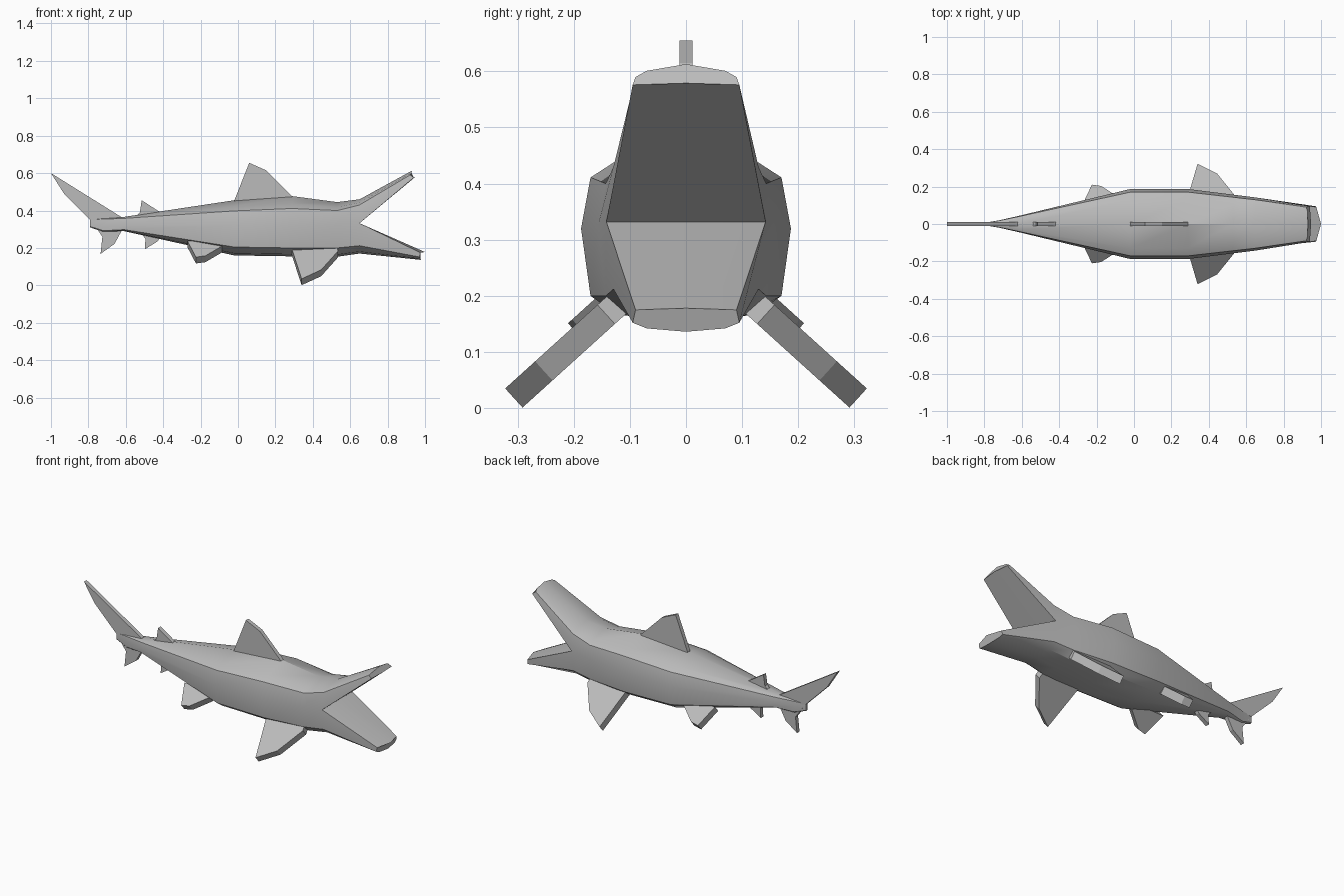
import bpy, bmesh
from mathutils import Vector

if "Cube" in bpy.data.objects:
    bpy.data.objects.remove(bpy.data.objects["Cube"], do_unlink=True)

grey = bpy.data.materials.new("shark grey")
grey.use_nodes = True
GREY = (0.5, 0.5, 0.5, 1)
grey.diffuse_color = GREY
grey.node_tree.nodes["Principled BSDF"].inputs["Base Color"].default_value = GREY


def finish(bm, name, smooth=False):
    bmesh.ops.remove_doubles(bm, verts=bm.verts, dist=0.0005)
    bmesh.ops.recalc_face_normals(bm, faces=bm.faces)
    mesh = bpy.data.meshes.new(name)
    bm.to_mesh(mesh)
    bm.free()
    obj = bpy.data.objects.new(name, mesh)
    bpy.context.collection.objects.link(obj)
    mesh.materials.append(grey)
    if smooth:
        bpy.ops.object.select_all(action="DESELECT")
        obj.select_set(True)
        bpy.context.view_layer.objects.active = obj
        bpy.ops.object.shade_smooth_by_angle(angle=0.52)
    return obj


def mirror_ring(half):
    """Close a half outline (first and last points on the centre line)."""
    return half + [(x, -y, z) for x, y, z in reversed(half[1:-1])]


def section(x, top, shoulder, mid, low, bottom, w):
    """Half cross-section from back to belly, w = widest half width."""
    s = w * 0.91
    return [(x, 0, top), (x, s * 0.76, shoulder + (top - shoulder) * 0.4),
            (x, s, shoulder), (x, w, mid), (x, s, low),
            (x, s * 0.72, low + (bottom - low) * 0.75), (x, 0, bottom)]


def loft(bm, rings, cap_first, cap_last):
    rows = [[bm.verts.new(p) for p in mirror_ring(r)] for r in rings]
    for a, b in zip(rows, rows[1:]):
        for i in range(len(a)):
            j = (i + 1) % len(a)
            bm.faces.new((a[i], a[j], b[j], b[i]))
    if cap_first:
        bm.faces.new(rows[0])
    if cap_last:
        bm.faces.new(rows[-1])


# Body with open jaws: x, back, shoulder, middle, lower edge, belly, half width
body = [section(*s) for s in (
    (-0.79, 0.357, 0.352, 0.335, 0.315, 0.31, 0.008),
    (-0.72, 0.36, 0.354, 0.325, 0.292, 0.285, 0.02),
    (-0.61, 0.366, 0.358, 0.325, 0.298, 0.29, 0.045),
    (-0.02, 0.455, 0.398, 0.32, 0.205, 0.16, 0.187),
    (0.29, 0.477, 0.411, 0.32, 0.2, 0.155, 0.187),
    (0.53, 0.445, 0.4, 0.325, 0.2, 0.153, 0.157),
    (0.65, 0.46, 0.43, 0.332, 0.212, 0.17, 0.142))]
bm = bmesh.new()
loft(bm, body, True, False)
neck = body[-1]
corner = (0.65, 0, 0.332)
upper_tip = [(0.93, 0, 0.613), (0.927, 0.07, 0.601), (0.92, 0.09, 0.59),
             (0.94, 0.095, 0.576), (0.947, 0, 0.579)]
lower_tip = [(1.0, 0, 0.178), (0.975, 0.09, 0.175), (0.97, 0.095, 0.152),
             (0.975, 0.07, 0.142), (0.98, 0, 0.136)]
loft(bm, [neck[:4] + [corner], upper_tip], False, True)
loft(bm, [[corner] + neck[3:], lower_tip], False, True)
finish(bm, "body", smooth=True)


def fin(name, outline, origin=(0, 0, 0), out=(0, 0, 1), thick=0.024):
    """Flat plate: outline is (x, distance along out), extruded sideways."""
    out = Vector(out).normalized()
    side = Vector((1, 0, 0)).cross(out) * thick / 2
    bm = bmesh.new()
    a, b = [[bm.verts.new(Vector(origin) + Vector((x, 0, 0)) + out * d + side * k)
             for x, d in outline] for k in (-1, 1)]
    bm.faces.new(a)
    bm.faces.new(b)
    for i in range(len(a)):
        j = (i + 1) % len(a)
        bm.faces.new((a[i], a[j], b[j], b[i]))
    finish(bm, name)


# Fins on the centre line
fin("dorsal_fin", [(-0.025, 0.44), (0.06, 0.655), (0.15, 0.615), (0.29, 0.475), (0.2, 0.42)])
fin("rear_dorsal_fin", [(-0.56, 0.355), (-0.525, 0.39), (-0.515, 0.455),
                        (-0.43, 0.4), (-0.405, 0.385), (-0.45, 0.35)])
fin("anal_fin", [(-0.54, 0.3), (-0.495, 0.25), (-0.498, 0.193), (-0.43, 0.235), (-0.4, 0.28)])
fin("tail_upper_lobe", [(-0.79, 0.35), (-0.93, 0.49), (-1.0, 0.6), (-0.62, 0.363), (-0.66, 0.33)])
fin("tail_lower_lobe", [(-0.77, 0.325), (-0.725, 0.26), (-0.735, 0.168),
                        (-0.66, 0.222), (-0.615, 0.305)])

# Paired fins sloping out and down
for name, y in (("left", 1), ("right", -1)):
    down = (0, 0.74 * y, -0.67)
    fin(name + "_pectoral_fin", [(0.285, 0), (0.34, 0.252), (0.445, 0.18), (0.535, 0.03), (0.53, 0)],
        (0, 0.12 * y, 0.187), down, 0.046)
    fin(name + "_pelvic_fin", [(-0.27, 0), (-0.225, 0.128), (-0.175, 0.118), (-0.085, 0.04), (-0.08, 0)],
        (0, 0.1 * y, 0.22), down, 0.046)
